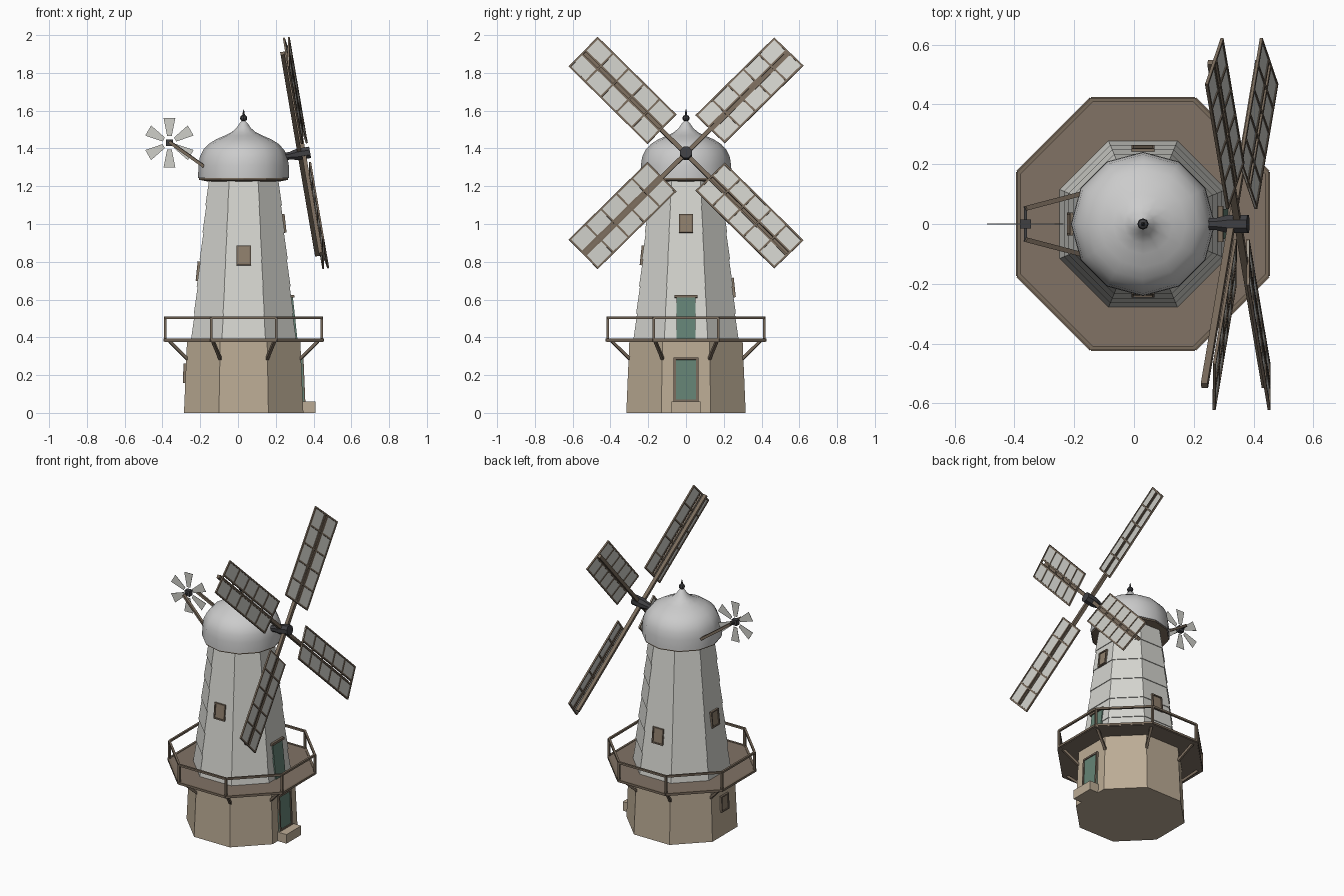
import bpy, bmesh, math
from mathutils import Matrix, Vector

if "Cube" in bpy.data.objects:
    bpy.data.objects.remove(bpy.data.objects["Cube"])

CX = 0.03                      # tower axis
C8 = math.cos(math.pi / 8)     # octagon apothem / corner radius
T, R, rad = Matrix.Translation, Matrix.Rotation, math.radians


def mat(name, r, g, b):
    m = bpy.data.materials.new(name)
    m.diffuse_color = (r, g, b, 1)
    m.use_nodes = True
    m.node_tree.nodes["Principled BSDF"].inputs["Base Color"].default_value = m.diffuse_color
    return m


STONE = mat("stone", .50, .41, .30)
BOARD = mat("boards", .66, .66, .62)
DECK = mat("deck_wood", .22, .17, .13)
WOOD = mat("wood", .19, .145, .105)
PANE = mat("pane", .27, .21, .15)
GREEN = mat("green_paint", .13, .23, .18)
IRON = mat("iron", .05, .05, .055)
CLOTH = mat("cloth", .62, .62, .58)


def finish(name, bm, m):
    bmesh.ops.recalc_face_normals(bm, faces=bm.faces)
    me = bpy.data.meshes.new(name)
    bm.to_mesh(me)
    bm.free()
    ob = bpy.data.objects.new(name, me)
    bpy.context.collection.objects.link(ob)
    if m:
        me.materials.append(m)
    return ob


def boxes(name, parts, m, world=Matrix()):
    """One object from unit cubes placed by matrices."""
    bm = bmesh.new()
    for p in parts:
        bmesh.ops.create_cube(bm, size=1, matrix=world @ p)
    return finish(name, bm, m)


def box(x0, x1, y0, y1, z0, z1):
    return (T(((x0 + x1) / 2, (y0 + y1) / 2, (z0 + z1) / 2))
            @ Matrix.Diagonal((x1 - x0, y1 - y0, z1 - z0, 1)))


def bar(p, q, w):
    p, q = Vector(p), Vector(q)
    d = q - p
    return (T((p + q) / 2) @ d.to_track_quat('Z', 'Y').to_matrix().to_4x4()
            @ Matrix.Diagonal((w, w, d.length, 1)))


def lathe(name, prof, n, m, world=T((CX, 0, 0)), phase=0.0):
    """Revolve (radius, z) points with n sides and capped ends."""
    bm = bmesh.new()
    rings = [[bm.verts.new(world @ Vector((r * math.cos(phase + 2 * math.pi * i / n),
                                           r * math.sin(phase + 2 * math.pi * i / n), z)))
              for i in range(n)] for r, z in prof]
    for a, b in zip(rings, rings[1:]):
        for i in range(n):
            j = (i + 1) % n
            bm.faces.new((a[i], a[j], b[j], b[i]))
    bm.faces.new(rings[0])
    bm.faces.new(rings[-1])
    return finish(name, bm, m)


def octa(name, prof, m):
    return lathe(name, [(r / C8, z) for r, z in prof], 8, m, phase=math.pi / 8)


def corner(i, apothem, z):
    a = math.pi / 8 + i * math.pi / 4
    return (CX + apothem / C8 * math.cos(a), apothem / C8 * math.sin(a), z)


# Stone base and tiered boarded tower
octa("stone_base", [(.316, 0), (.300, .38)], STONE)


def wall(z):
    return .316 - .042 * z if z < .38 else .275 - .107 * (z - .385)


tiers, step = [], .1425
for i in range(6):
    z = .385 + i * step
    tiers += [(wall(z) + .004, z), (wall(z + step) - .001, z + step)]
octa("boarded_tower", tiers, BOARD)

# Gallery deck, kerb, railing and braces
octa("gallery_deck", [(.42, .375), (.42, .390)], DECK)
kerb, rail, brace = [], [], []
for i in range(8):
    kerb.append(bar(corner(i, .418, .386), corner(i + 1, .418, .386), .014))
    rail.append(bar(corner(i, .414, .503), corner(i + 1, .414, .503), .013))
    rail.append(bar(corner(i, .414, .385), corner(i, .414, .505), .013))
    brace.append(bar(corner(i, .392, .378), corner(i, .298, .285), .015))
boxes("deck_kerb", kerb, WOOD)
boxes("gallery_railing", rail, WOOD)
boxes("deck_braces", brace, WOOD)


# Windows and doors, set on the sloping wall faces
def on_wall(angle, z):
    slope = .042 if z < .38 else .107
    return (T((CX, 0, 0)) @ R(rad(angle), 4, 'Z') @ T((wall(z), 0, z))
            @ R(-math.atan(slope), 4, 'Y'))


def framed(name, angle, z, w, h, panel, f=.008):
    m = on_wall(angle, z)
    boxes(name + "_panel", [box(-.02, .007, -w, w, -h, h)], panel, m)
    boxes(name + "_frame", [box(-.02, .013, -w, f - w, -h, h), box(-.02, .013, w - f, w, -h, h),
                            box(-.02, .013, -w, w, -h, f - h), box(-.02, .013, -w, w, h - f, h)], WOOD, m)


framed("front_window", -90, .833, .039, .052, PANE)
framed("right_window", 0, 1.003, .036, .05, PANE)
framed("left_window", 180, .75, .039, .052, PANE)
framed("back_window", 90, .663, .039, .052, PANE)
framed("base_window", 180, .21, .039, .052, PANE)
framed("lower_door", 0, .175, .065, .117, GREEN, .011)
up = on_wall(0, .5)
boxes("upper_door", [box(-.02, .010, -.05, .05, -.112, .112)], GREEN, up)
boxes("upper_door_lintel", [box(-.02, .018, -.061, .061, .11, .124)], WOOD, up)
boxes("door_step", [box(.30, .41, -.077, .077, 0, .06)], STONE)

# Cap: curb ring, ogee dome and finial
lathe("cap_curb", [(.19, 1.225), (.236, 1.234), (.236, 1.25)], 12, WOOD)
dome = lathe("cap_dome", [(.241, 1.243), (.241, 1.262), (.239, 1.31), (.232, 1.355), (.214, 1.393),
                          (.185, 1.424), (.145, 1.449), (.10, 1.468), (.064, 1.486),
                          (.038, 1.508), (.02, 1.535), (.010, 1.545)], 12, None)
lathe("finial", [(.007, 1.53), (.008, 1.545), (.016, 1.55), (.019, 1.56), (.016, 1.571),
                 (.006, 1.578), (.005, 1.59), (.001, 1.607)], 8, IRON)

# Windshaft and hub, tilted upward
HUB = T((.36, 0, 1.376)) @ R(rad(-9.7), 4, 'Y')
lathe("windshaft", [(.022, -.16), (.022, -.085), (.033, -.045), (.033, .022)], 8, IRON,
      HUB @ R(math.pi / 2, 4, 'Y'), math.pi / 8)

# Crossed stocks, one behind the other
for k, (a, off) in enumerate(((-45, -.012), (45, -.034))):
    boxes(f"stock_{k + 1}", [box(off - .011, off + .011, -.011, .011, -.765, .765)], WOOD,
          HUB @ R(rad(a), 4, 'X'))

# Four pitched sails: five bays each side of the stock
IN, OUT, HW, B = .18, .77, .11, .005
bars = [box(-B, B, s * v - B, s * v + B, IN, OUT) for s in (-1, 1) for v in (HW - B, .013)]
bars += [box(-B, B, -HW, HW, z - B, z + B)
         for z in (IN + B + i * (OUT - IN - 2 * B) / 5 for i in range(6))]
cloths = [box(-.0015, .0015, .013, HW - B, IN, OUT), box(-.0015, .0015, B - HW, -.013, IN, OUT)]
for k in range(4):
    m = HUB @ R(rad(45 + 90 * k), 4, 'X') @ R(rad(-7), 4, 'Z')
    boxes(f"sail_frame_{k + 1}", bars, WOOD, m)
    boxes(f"sail_cloth_{k + 1}", cloths, CLOTH, m)

# Fantail: struts, axle, hub and six flared blades
FAN = Vector((-.363, 0, 1.43))
boxes("fan_struts", [bar((-.363, s * .052, 1.435), (-.18, s * .10, 1.305), .016) for s in (-1, 1)], WOOD)
boxes("fan_axle", [bar((-.363, -.058, 1.43), (-.363, .058, 1.43), .009)], IRON)
boxes("fan_hub", [T(FAN) @ Matrix.Diagonal((.036, .03, .036, 1))], IRON)
bm = bmesh.new()
for k in range(6):
    m = T(FAN) @ R(rad(60 * k), 4, 'Y')
    quad = [[bm.verts.new(m @ Vector((x, y, z))) for x, z in
             ((-.012, .035), (.012, .035), (.031, .13), (-.031, .13))] for y in (-.001, .001)]
    bm.faces.new(quad[0])
    bm.faces.new(quad[1])
    for i in range(4):
        j = (i + 1) % 4
        bm.faces.new((quad[0][i], quad[0][j], quad[1][j], quad[1][i]))
finish("fan_blades", bm, CLOTH)

# Smooth the dome only
bpy.context.view_layer.objects.active = dome
dome.select_set(True)
bpy.ops.object.shade_smooth_by_angle(angle=rad(40))
